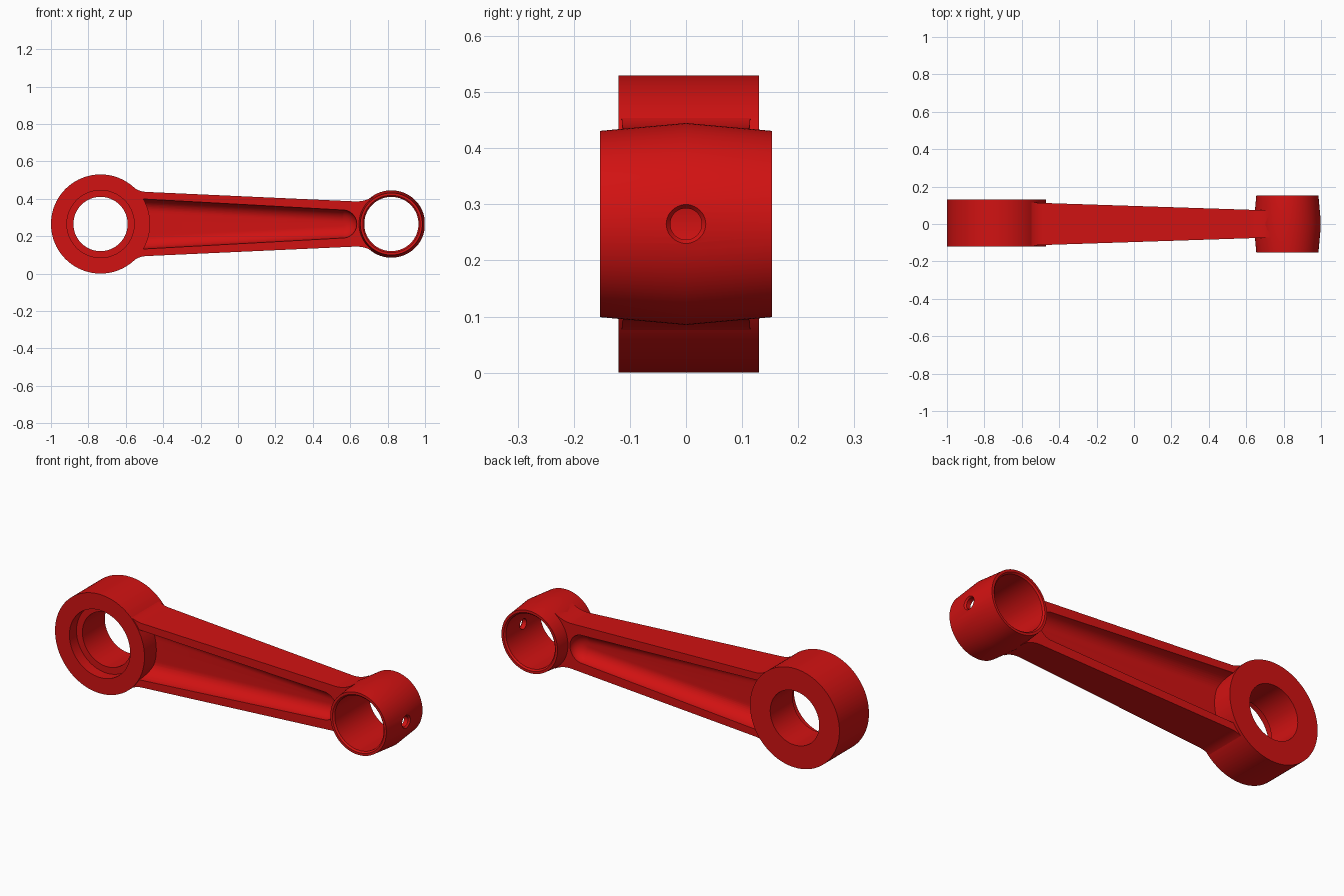
import bpy, bmesh, math

if "Cube" in bpy.data.objects:
    bpy.data.objects.remove(bpy.data.objects["Cube"], do_unlink=True)

red = bpy.data.materials.new("red_paint")
red.use_nodes = True
red.diffuse_color = (0.64, 0.006, 0.006, 1)
red.node_tree.nodes["Principled BSDF"].inputs["Base Color"].default_value = red.diffuse_color

MID = 0.265                     # height of the rod axis
BIG_X, BIG_R = -0.735, 0.265
PIN_X, PIN_R = 0.82, 0.18


def finish(name, bm):
    bmesh.ops.recalc_face_normals(bm, faces=bm.faces)
    mesh = bpy.data.meshes.new(name)
    bm.to_mesh(mesh)
    bm.free()
    mesh.materials.append(red)
    obj = bpy.data.objects.new(name, mesh)
    bpy.context.collection.objects.link(obj)
    return obj


def skin(name, loops, closed=False):
    """Bridge equal point loops; cap the ends unless the chain is closed."""
    bm = bmesh.new()
    rows = [[bm.verts.new(p) for p in loop] for loop in loops]
    pairs = list(zip(rows, rows[1:])) + ([(rows[-1], rows[0])] if closed else [])
    for a, b in pairs:
        for i in range(len(a)):
            j = (i + 1) % len(a)
            bm.faces.new((a[i], a[j], b[j], b[i]))
    if not closed:
        bm.faces.new(rows[0])
        bm.faces.new(rows[-1])
    return finish(name, bm)


def lathe(name, x, profile, closed=True, axis="Y", steps=96):
    """Turn (radius, position) points about the Y or X direction."""
    loops = []
    for r, d in profile:
        ring = [(r * math.cos(math.tau * i / steps), r * math.sin(math.tau * i / steps))
                for i in range(steps)]
        loops.append([(x + u, d, MID + v) if axis == "Y" else (d, u, MID + v) for u, v in ring])
    return skin(name, loops, closed)


def cut(target, cutter):
    mod = target.modifiers.new("cut", "BOOLEAN")
    mod.operation, mod.solver, mod.object = "DIFFERENCE", "EXACT", cutter
    cutter.hide_render = True
    bpy.context.view_layer.objects.active = target
    bpy.ops.object.modifier_apply(modifier=mod.name)
    bpy.data.objects.remove(cutter, do_unlink=True)


# Big end: ring with a stepped bore
big_end = lathe("big_end", BIG_X, [(BIG_R, -0.12), (BIG_R, 0.13), (0.145, 0.13),
                                   (0.145, -0.06), (0.18, -0.06), (0.18, -0.12)])

# Small end: slightly barrelled sleeve with chamfered bore
small_end = lathe("small_end", PIN_X, [(0.166, -0.153), (PIN_R, 0), (0.166, 0.153), (0.153, 0.153),
                                       (0.145, 0.145), (0.145, -0.145), (0.153, -0.153)])

# Oil hole with a countersink
cut(small_end, lathe("oil_hole", 0, [(0.028, 0.9), (0.028, 0.988), (0.048, 1.012)],
                     closed=False, axis="X", steps=40))

# Beam: tapered bar flaring into both ends
SLOPE = -0.0455


def half_height(x):
    return 0.172 + SLOPE * (x + 0.5)


def half_depth(x):
    return 0.112 - 0.033 * (x + 0.47)


def flare(cx, radius, side, r, steps=14):
    """Concave arc from the ring at cx to the sloping edge of the bar."""
    tilt = math.atan(SLOPE)
    lift = r / math.cos(tilt)
    lo, hi = 0.0, 0.6
    for _ in range(40):
        mid = (lo + hi) / 2
        far = math.hypot(mid, half_height(cx + side * mid) + lift) > radius + r
        lo, hi = (lo, mid) if far else (mid, hi)
    px = cx + side * lo
    pz = half_height(px) + lift
    start = math.atan2(-pz, cx - px)
    end = tilt - math.pi / 2
    return [(px + r * math.cos(start + (end - start) * i / steps),
             pz + r * math.sin(start + (end - start) * i / steps)) for i in range(steps + 1)]


upper = flare(BIG_X, BIG_R - 0.003, 1, 0.13) + flare(PIN_X, PIN_R - 0.004, -1, 0.17)[::-1]
outline = upper + [(x, -z) for x, z in reversed(upper)]
beam = skin("beam", [[(x, s * half_depth(x), MID + z) for x, z in outline] for s in (-1, 1)])


# Rounded channel in each face of the beam
def channel_outline(inset):
    tip = 0.075 - inset
    arc = [(0.56 + tip * math.cos(a), tip * math.sin(a))
           for a in (math.pi / 2 - math.pi * i / 24 for i in range(25))]
    wide = 0.141 - inset
    return [(-0.64, wide)] + arc + [(-0.64, -wide)]


WEB = 0.02
levels = [(0, 1.4)]
for i in range(13):
    a = math.pi / 2 * i / 12
    levels.append((0.066 * (1 - math.cos(a)), 1 - math.sin(a)))
for side in (-1, 1):
    loops = [[(x, side * (WEB + (half_depth(x) - WEB) * k), MID + z)
              for x, z in channel_outline(inset)] for inset, k in levels]
    cut(beam, skin("channel_cutter", loops))

# Clear the beam out of both bores
for x, r in ((BIG_X, 0.22), (PIN_X, 0.156)):
    cut(beam, lathe("bore_cutter", x, [(r, -0.3), (r, 0.3)], closed=False))

# Smooth curved surfaces, keeping the machined edges crisp
bpy.ops.object.select_all(action="DESELECT")
for part in (big_end, small_end, beam):
    part.select_set(True)
bpy.context.view_layer.objects.active = beam
bpy.ops.object.shade_smooth_by_angle(angle=math.radians(28))
